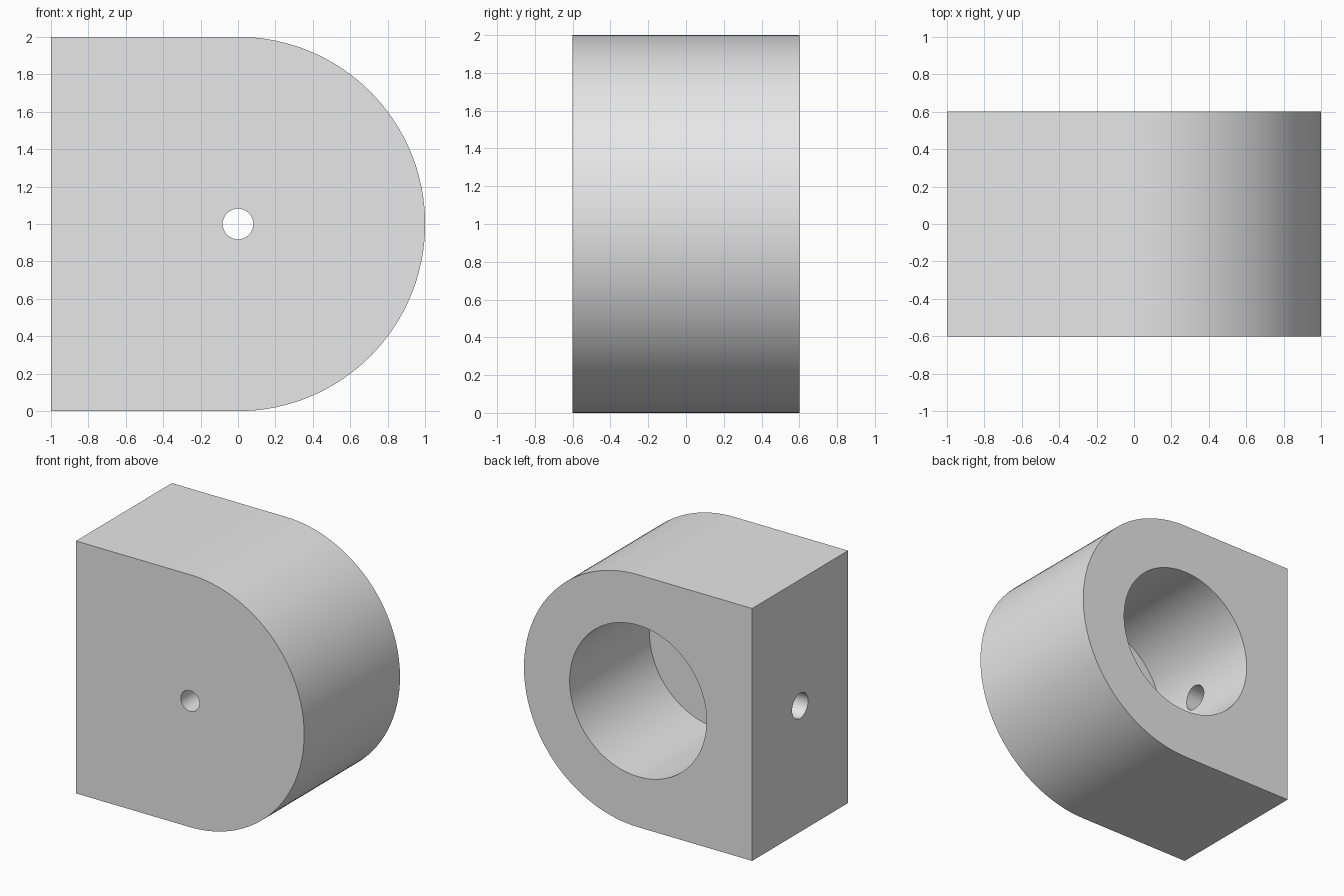
import bpy, bmesh, math
from mathutils import Matrix

if "Cube" in bpy.data.objects:
    bpy.data.objects.remove(bpy.data.objects["Cube"])

grey = bpy.data.materials.new("light grey")
grey.diffuse_color = (0.8, 0.8, 0.8, 1)
grey.use_nodes = True
grey.node_tree.nodes["Principled BSDF"].inputs["Base Color"].default_value = grey.diffuse_color


def make_object(name, bm):
    bmesh.ops.recalc_face_normals(bm, faces=bm.faces[:])
    mesh = bpy.data.meshes.new(name)
    bm.to_mesh(mesh)
    bm.free()
    mesh.materials.append(grey)
    obj = bpy.data.objects.new(name, mesh)
    bpy.context.collection.objects.link(obj)
    return obj


def cylinder(name, radius, start, end, axis, segments):
    """Cylinder along x or y between two coordinates, at height z = 1."""
    bm = bmesh.new()
    turn = Matrix.Rotation(math.pi / 2, 4, 'Y' if axis == 'x' else 'X')
    mid = (start + end) / 2
    place = Matrix.Translation((mid, 0, 1) if axis == 'x' else (0, mid, 1))
    bmesh.ops.create_cone(bm, cap_ends=True, segments=segments, radius1=radius,
                          radius2=radius, depth=end - start, matrix=place @ turn)
    return make_object(name, bm)


# Body: square on the left, half round on the right, extruded along y
N = 64
profile = [(-1, 2), (-1, 0)]
profile += [(math.cos(a), 1 + math.sin(a))
            for a in (-math.pi / 2 + math.pi * i / N for i in range(N + 1))]
bm = bmesh.new()
face = bm.faces.new([bm.verts.new((x, -0.6, z)) for x, z in profile])
ext = bmesh.ops.extrude_face_region(bm, geom=[face], use_keep_orig=True)
bmesh.ops.translate(bm, vec=(0, 1.2, 0),
                    verts=[g for g in ext["geom"] if isinstance(g, bmesh.types.BMVert)])
body = make_object("bearing_block", bm)

# Blind bore from the back, small hole through the front wall, side hole into the bore
cutters = [
    cylinder("bore_cutter", 0.6, -0.4, 0.8, 'y', 128),
    cylinder("front_hole_cutter", 0.082, -0.8, 0.0, 'y', 48),
    cylinder("side_hole_cutter", 0.1, -1.2, -0.3, 'x', 48),
]
bpy.context.view_layer.objects.active = body
body.select_set(True)
for cutter in cutters:
    mod = body.modifiers.new(cutter.name, 'BOOLEAN')
    mod.operation = 'DIFFERENCE'
    mod.solver = 'EXACT'
    mod.object = cutter
    bpy.ops.object.modifier_apply(modifier=mod.name)
for cutter in cutters:
    bpy.data.objects.remove(cutter)

bpy.ops.object.shade_smooth_by_angle(angle=math.radians(30))
